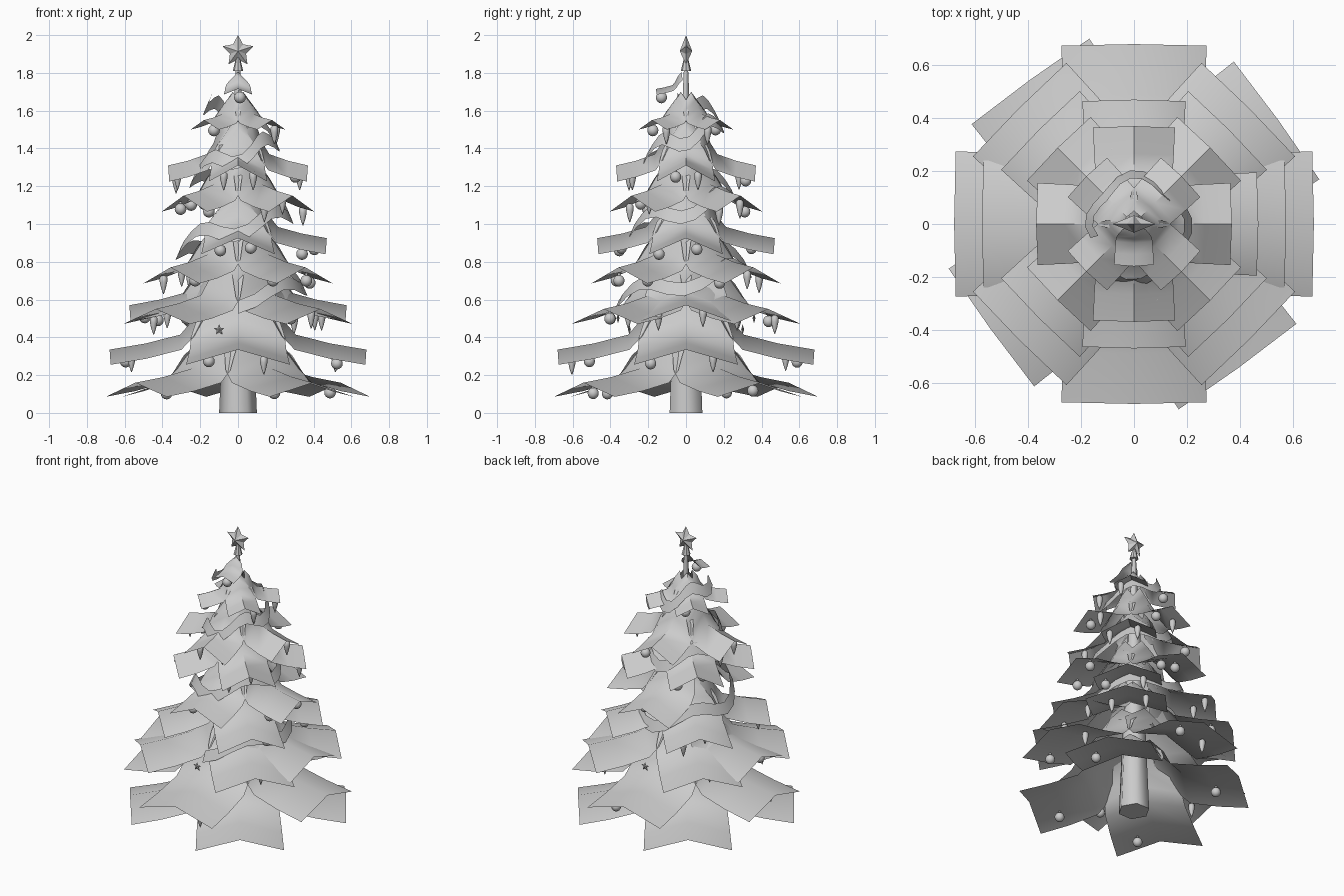
import bpy, bmesh, random
from math import sin, cos, pi, radians
from mathutils import Matrix, Vector

if "Cube" in bpy.data.objects:
    bpy.data.objects.remove(bpy.data.objects["Cube"])

random.seed(4)

def add_object(name, bm, smooth=None, closed=True):
    if closed:
        bmesh.ops.recalc_face_normals(bm, faces=bm.faces)
    me = bpy.data.meshes.new(name)
    bm.to_mesh(me)
    bm.free()
    ob = bpy.data.objects.new(name, me)
    bpy.context.collection.objects.link(ob)
    if smooth:
        bpy.ops.object.select_all(action='DESELECT')
        ob.select_set(True)
        bpy.context.view_layer.objects.active = ob
        bpy.ops.object.shade_smooth_by_angle(angle=radians(smooth))
    return ob

def grid_faces(bm, rows):
    for a, b in zip(rows, rows[1:]):
        for i in range(len(a) - 1):
            bm.faces.new((a[i], a[i + 1], b[i + 1], b[i]))

# Branch profile: radius fraction, rise fraction, width fraction, fold fraction
PROFILE = [(1, 0, 1, 1), (.72, .09, .97, 1), (.45, .22, .93, 1),
           (.35, .44, .9, 1.1), (.28, .72, .8, 1.3), (.15, 1, .55, 1.4)]

def branch(bm, angle, R, hw, z, drop, rise):
    rot = Matrix.Rotation(radians(angle), 4, 'Z')
    rows = []
    for fr, fz, fw, fd in PROFILE:
        row = []
        for s in (-1, 0, 1):
            bend = .006 if s else 0
            p = (R * fr - bend, s * hw * fw, z + rise * fz - abs(s) * drop * fd)
            row.append(bm.verts.new(rot @ Vector(p)))
        rows.append(row)
    grid_faces(bm, rows)

def spin(bm, profile, pos, n):
    # Closed turned solid hung with its top at pos
    rings = []
    for r, z in profile:
        rings.append([bm.verts.new(pos + Vector((r * cos(2 * pi * i / n),
                      r * sin(2 * pi * i / n), z))) for i in range(n)])
    for a, b in zip(rings, rings[1:]):
        for i in range(n):
            j = (i + 1) % n
            bm.faces.new((a[i], a[j], b[j], b[i]))
    bm.faces.new(rings[0])
    bm.faces.new(rings[-1])

def star(bm, c, r, inner, depth):
    ring = [bm.verts.new(c + Vector(((r if i % 2 == 0 else inner) * sin(i * pi / 5), 0,
            (r if i % 2 == 0 else inner) * cos(i * pi / 5)))) for i in range(10)]
    for d in (-depth, depth):
        apex = bm.verts.new(c + Vector((0, d, 0)))
        for i in range(10):
            bm.faces.new((ring[i], ring[(i + 1) % 10], apex))

BALL = [(.008, 0), (.008, -.012)] + [(.031 * sin(a * pi / 8), -.04 + .031 * cos(a * pi / 8))
                                    for a in range(1, 8)] + [(.002, -.071)]
DROP = [(.008, 0), (.02, -.012), (.02, -.035), (.012, -.07), (.002, -.1)]

# Trunk
bm = bmesh.new()
spin(bm, [(.1, 0), (.075, .6), (.045, 1.2), (.012, 1.84)], Vector((0, 0, 0)), 6)
add_object("trunk", bm, 65)

# Tiers: angles, reach, half width, ridge height at tip, fold drop, rise
DIAG = (45, 135, 225, 315)
AXIS = (0, 90, 180, 270)
TIERS = [((36, 126, 216, 306), .672, .275, .16, .075, .34),
         (AXIS, .68, .275, .335, .08, .36),
         (DIAG, .617, .25, .55, .08, .33),
         ((0, 180), .575, .24, .57, .085, .33),
         (DIAG, .506, .21, .77, .085, .31),
         ((0, 90, 270), .47, .195, .925, .085, .27),
         (DIAG, .408, .17, 1.15, .085, .27),
         (AXIS, .37, .155, 1.31, .085, .27),
         (DIAG, .255, .105, 1.55, .05, .15)]

balls, drops = bmesh.new(), bmesh.new()
for t, (angles, R, hw, z, drop, rise) in enumerate(TIERS):
    bm = bmesh.new()
    for a in angles:
        branch(bm, a, R, hw, z, drop, rise)
        # Ornaments hang below the outer part of each branch
        sides = (random.choice((-.5, .5)),) if t in (0, 8) else (-.55, .35)
        for s in sides:
            f = random.uniform(.72, .9)
            s += random.uniform(-.2, .2)
            zz = z + rise * .09 * (1 - f) / .28 - abs(s) * drop - .006
            p = Matrix.Rotation(radians(a), 3, 'Z') @ Vector((R * f, s * hw, zz))
            if t == 0 or random.random() < .5:
                spin(balls, BALL, p, 10)
            else:
                spin(drops, DROP, p, 8)
    add_object("branch_tier_%d" % (t + 1), bm, 50, closed=False)

# Small drooping tip branch at the top, with its bauble
bm = bmesh.new()
branch(bm, 270, .16, .075, 1.715, .03, .09)
add_object("top_branch", bm, 50, closed=False)
spin(balls, BALL, Vector((.01, -.13, 1.71)), 10)
add_object("baubles", balls, 50)
add_object("drop_ornaments", drops, 50)

# Ribbon garland spiralling up the tree, sagging between branches
bm = bmesh.new()
rows = []
N = 68
for i in range(N + 1):
    a = -pi / 2 + 2 * pi * 2.8 * i / N
    z = .60 + 1.07 * i / N
    r = .47 - .19 * z + .015 * cos(4 * a)
    z += .04 * cos(4 * a + pi)
    rows.append([bm.verts.new(((r + d) * cos(a), (r + d) * sin(a), z + h))
                 for d, h in ((.015, -.035), (0, 0), (-.015, .035))])
grid_faces(bm, rows)
bmesh.ops.reverse_faces(bm, faces=bm.faces)
add_object("ribbon_garland", bm, 40, closed=False)

# Small stars on the lower branches
bm = bmesh.new()
for x, y, z in ((.26, -.36, .5), (-.1, -.3, .44), (.1, .3, .44), (-.26, .36, .5)):
    star(bm, Vector((x, y, z)), .03, .013, .008)
add_object("small_stars", bm)

# Tree topper star on a short cone
bm = bmesh.new()
star(bm, Vector((0, 0, 1.915)), .085, .045, .033)
add_object("topper_star", bm)
bm = bmesh.new()
spin(bm, [(.028, 1.81), (.01, 1.88)], Vector((0, 0, 0)), 8)
add_object("topper_base", bm, 40)
